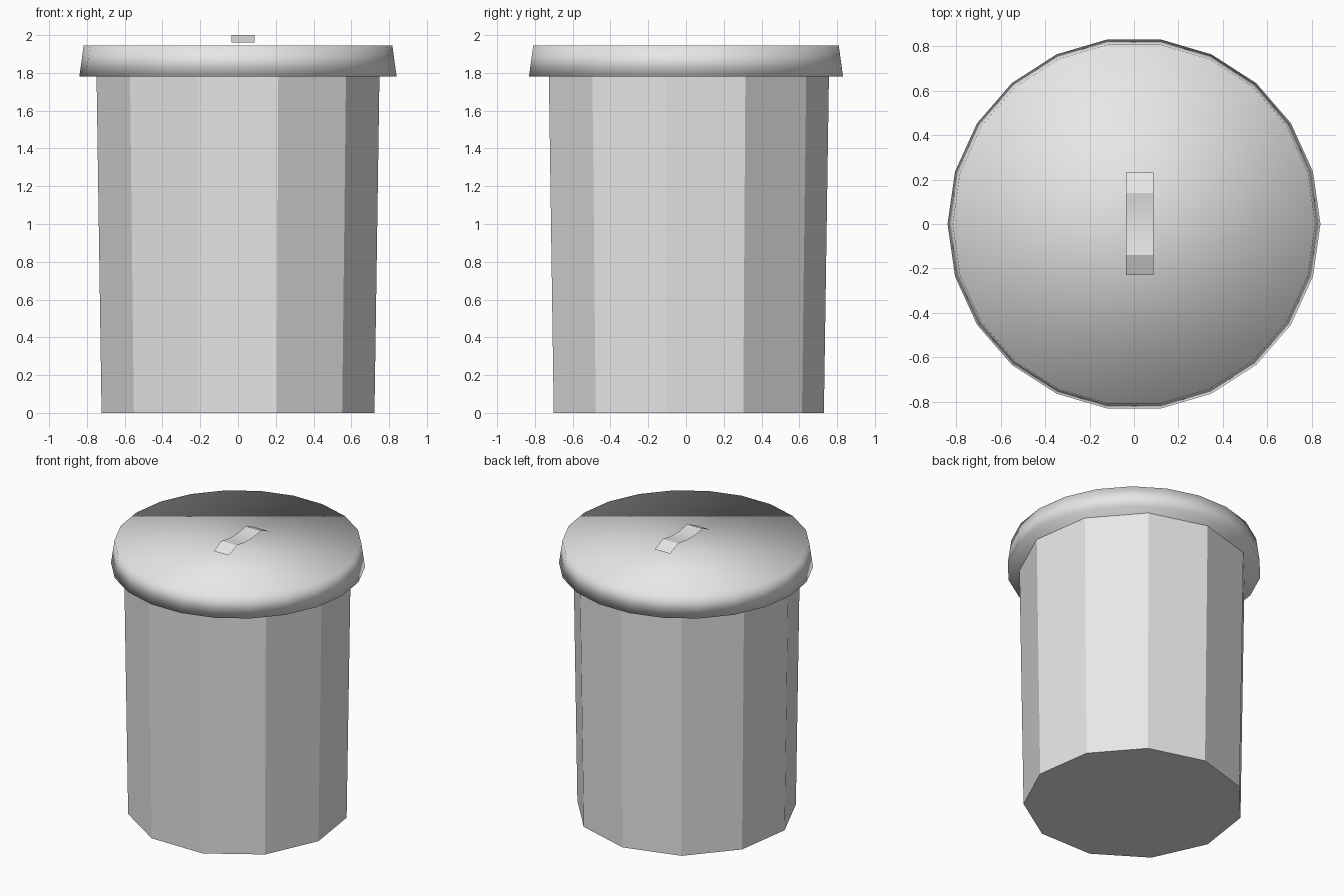
import bpy, bmesh, math

if "Cube" in bpy.data.objects:
    bpy.data.objects.remove(bpy.data.objects["Cube"])

grey = bpy.data.materials.new("plain grey")
grey.diffuse_color = (0.8, 0.8, 0.8, 1)
grey.use_nodes = True
grey.node_tree.nodes["Principled BSDF"].inputs["Base Color"].default_value = grey.diffuse_color


def finish(name, bm, smooth_angle=None):
    """Turn a bmesh into a named object; smooth only edges below the angle."""
    if smooth_angle is not None:
        for f in bm.faces:
            f.smooth = True
        for e in bm.edges:
            e.smooth = len(e.link_faces) == 2 and e.calc_face_angle(0) < smooth_angle
    mesh = bpy.data.meshes.new(name)
    bm.to_mesh(mesh)
    bm.free()
    mesh.materials.append(grey)
    ob = bpy.data.objects.new(name, mesh)
    bpy.context.collection.objects.link(ob)
    return ob


def tapered_drum(name, sides, start, r0, z0, r1, z1, smooth_angle=None):
    """Closed prism with different bottom and top radius."""
    bm = bmesh.new()
    rings = []
    for r, z in ((r0, z0), (r1, z1)):
        angles = [start + 2 * math.pi * i / sides for i in range(sides)]
        rings.append([bm.verts.new((r * math.cos(a), r * math.sin(a), z)) for a in angles])
    low, high = rings
    for i in range(sides):
        j = (i + 1) % sides
        bm.faces.new((low[i], low[j], high[j], high[i]))
    bm.faces.new(low[::-1])
    bm.faces.new(high)
    return finish(name, bm, smooth_angle)


# Bin body: eleven flat sides, slightly wider at the top, corner at the back
tapered_drum("bin_body", 11, math.pi / 2, 0.73, 0.0, 0.757, 1.80)

# Lid: twenty-two sides, smooth rim, flat top and underside
tapered_drum("lid", 22, 0.0, 0.84, 1.78, 0.817, 1.945, math.radians(30))

# Handle: thin strip with sloped ends and a gently dipped grip
profile = [(-0.23, 1.96), (-0.14, 2.0), (-0.05, 1.985),
           (0.05, 1.985), (0.14, 2.0), (0.233, 1.96)]
bm = bmesh.new()
rows = [[bm.verts.new((x, y, z)) for x in (-0.035, 0.088)] for y, z in profile]
for a, b in zip(rows, rows[1:]):
    bm.faces.new((a[0], a[1], b[1], b[0]))
bm.normal_update()
finish("handle", bm, math.radians(30))
